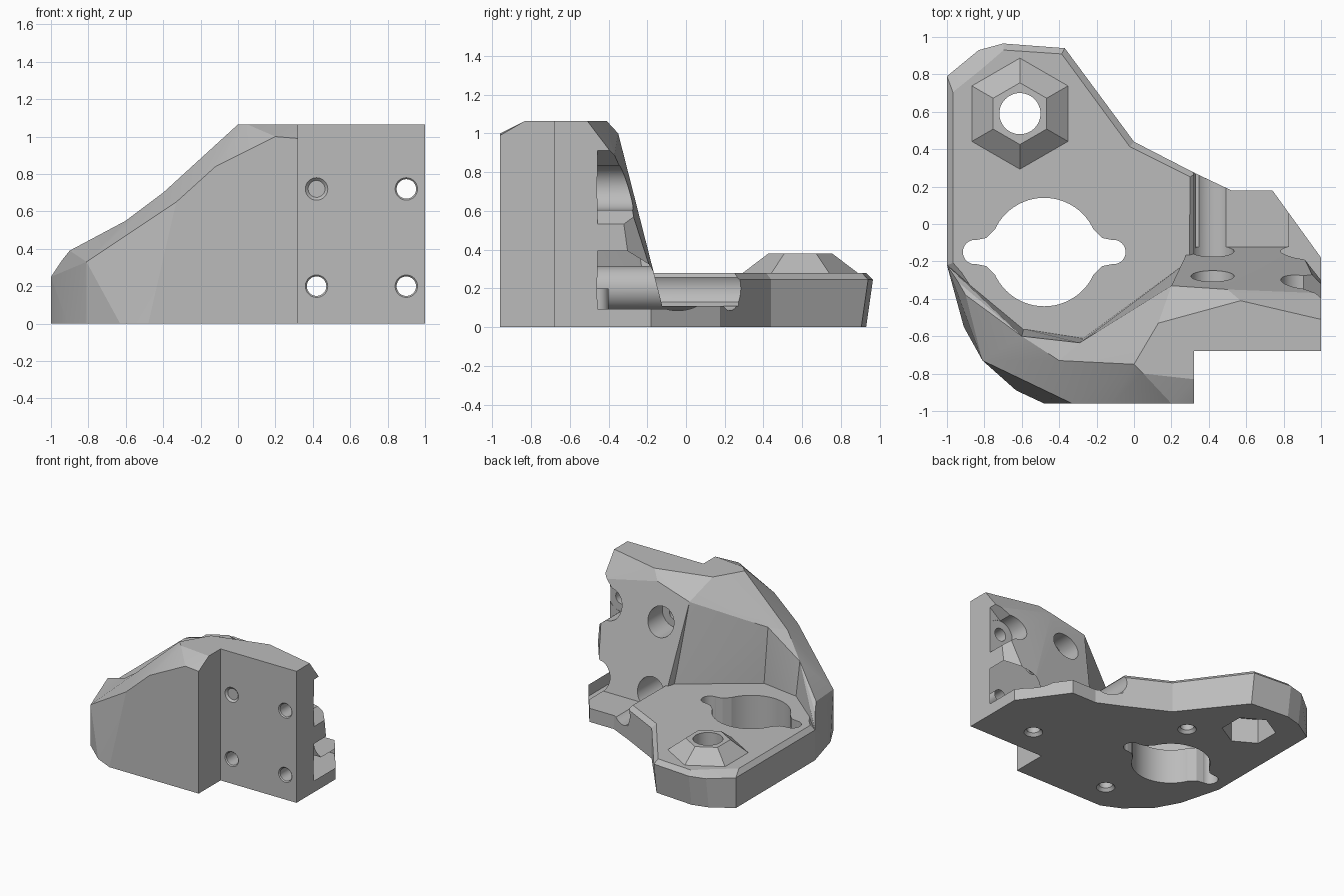
import bpy, bmesh, math
from mathutils import Matrix, Vector

if "Cube" in bpy.data.objects:
    bpy.data.objects.remove(bpy.data.objects["Cube"], do_unlink=True)

grey = bpy.data.materials.new("plain_grey")
grey.use_nodes = True
grey.diffuse_color = (0.5, 0.5, 0.5, 1)
grey.node_tree.nodes["Principled BSDF"].inputs["Base Color"].default_value = (0.5, 0.5, 0.5, 1)


def to_object(bm, name):
    bmesh.ops.recalc_face_normals(bm, faces=bm.faces)
    mesh = bpy.data.meshes.new(name)
    bm.to_mesh(mesh)
    bm.free()
    mesh.materials.append(grey)
    ob = bpy.data.objects.new(name, mesh)
    bpy.context.collection.objects.link(ob)
    return ob


def hull(name, points):
    bm = bmesh.new()
    for p in points:
        bm.verts.new(p)
    bmesh.ops.convex_hull(bm, input=bm.verts)
    spare = [v for v in bm.verts if not v.link_faces]
    bmesh.ops.delete(bm, geom=spare, context="VERTS")
    bmesh.ops.dissolve_limit(bm, angle_limit=math.radians(1), verts=bm.verts, edges=bm.edges)
    return to_object(bm, name)


def prism(name, outline, z0, z1, chamfer=0):
    bm = bmesh.new()
    face = bm.faces.new([bm.verts.new((x, y, z0)) for x, y in outline])
    ext = bmesh.ops.extrude_face_region(bm, geom=[face])["geom"]
    top = [g for g in ext if isinstance(g, bmesh.types.BMFace)]
    for v in top[0].verts:
        v.co.z = z1
    bmesh.ops.recalc_face_normals(bm, faces=bm.faces)
    if chamfer:
        bmesh.ops.inset_region(bm, faces=top, thickness=chamfer)
        inner = set(top[0].verts)
        for v in bm.verts:
            if v.co.z > z0 + .01 and v not in inner:
                v.co.z = z1 - chamfer
    return to_object(bm, name)


def cone(name, centre, r1, r2, length, axis="Z", sides=48):
    """Cone or cylinder that starts at centre and runs along +z or +y."""
    bm = bmesh.new()
    bmesh.ops.create_cone(bm, cap_ends=True, segments=sides, radius1=r1, radius2=r2, depth=length)
    rot = Matrix.Rotation(-math.pi / 2 if axis == "Y" else 0, 4, "X")
    bm.transform(Matrix.Translation(Vector(centre)) @ rot @ Matrix.Translation((0, 0, length / 2)))
    return to_object(bm, name)


def combine(target, tool, operation):
    mod = target.modifiers.new("combine", "BOOLEAN")
    mod.operation, mod.object, mod.solver = operation, tool, "EXACT"
    dg = bpy.context.evaluated_depsgraph_get()
    mesh = bpy.data.meshes.new_from_object(target.evaluated_get(dg))
    target.modifiers.clear()
    target.data = mesh
    bpy.data.objects.remove(tool, do_unlink=True)


# Base plate with chamfered rim, leaning back edge and a broad corner chamfer
body = prism("corner_bracket", [
    (-1, .79), (-.83, .93), (-.70, .965), (-.37, .94), (0, .44), (.33, .27), (.33, -.25),
    (.3, -.6), (-.3, -.75), (-.75, -.58), (-.95, -.28), (-1, -.22)], 0, .28, .035)
for v in body.data.vertices:
    if v.co.z < .01 and v.co.y > .9:
        v.co.y -= .035
    if v.co.z > .27 and v.co.x < -.8 and v.co.y > .7:
        v.co.y -= .07

# Low floor behind the mounting wall
floor = prism("low_floor", [(.28, .28), (.33, .27), (.52, .18), (.74, .18), (1, -.18),
                            (1, -.68), (.28, -.68)], 0, .11)

# Mounting wall with sloping back
mount_wall = hull("mount_wall", [
    (.13, -.53, 1.065), (.57, -.41, 1.065), (1, -.51, 1.065), (1, -.68, 1.065), (.2, -.68, 1.065),
    (.2, -.33, .92), (.5, -.35, 1), (1, -.37, .88), (.3, -.12, .1), (.88, -.12, .1), (1, -.26, .1),
    (.2, -.68, 0), (1, -.68, 0), (.3, -.14, 0), (.88, -.14, 0), (1, -.27, 0)])

# Thick front wall: tall part, sloping part and low end, neighbours share a section
section_a = [(-.4, -.73, .7), (-.33, -.96, .65), (-.29, -.635, .73), (-.27, -.61, .25),
             (-.33, -.96, 0), (-.27, -.61, 0)]
section_b = [(-.6, -.6, .55), (-.59, -.56, .25), (-.59, -.56, 0), (-.81, -.73, .33), (-.81, -.73, 0)]
tall_wall = hull("tall_wall", section_a + [
    (0, -.75, 1.065), (.05, -.8, 1.065), (.32, -.83, 1.065), (.13, -.53, 1.065), (.32, -.53, 1.065),
    (-.12, -.96, .84), (.2, -.96, 1), (.32, -.96, .99), (.32, -.96, 0), (.2, -.33, .92),
    (.29, -.2, .24), (.29, -.2, 0), (.32, -.2, 0)])
slope_wall = hull("slope_wall", section_a + section_b + [(-.48, -.96, 0), (-.63, -.89, 0)])
low_wall = hull("low_wall", section_b + [
    (-.91, -.55, 0), (-.9, -.38, .39), (-.94, -.31, .34), (-.94, -.29, .25),
    (-1, -.22, 0), (-1, -.22, .25)])

# Hexagonal boss
boss = cone("hex_boss", (-.61, .59, .27), .31, .165, .11, sides=6)

for part in (floor, mount_wall, tall_wall, slope_wall, low_wall, boss):
    combine(body, part, "UNION")

cutters = []
# Screw holes with counterbores in the mounting wall, open to the side at the outer pair
for x in (.42, .9):
    for z in (.2, .72):
        lower = z < .5
        cutters.append(cone("screw_hole", (x, -.75, z), .052, .052, .5, "Y"))
        cutters.append(cone("hole_rim", (x, -.70, z), .08, .045, .035, "Y"))
        cutters.append(cone("counterbore", (x, -.46, z), .115, .115, .96 if lower else .6, "Y"))
        if x > .5:
            low = z - (.107 if lower else .22)
            cutters.append(hull("open_side", [(px, y, pz) for y in (-.458, .43) for px, pz in (
                (.897, z + .111), (1.04, z + .225), (1.04, low), (.897, z - .107))]))

# Large opening with two side lobes
cx, cy = -.48, -.15
cutters.append(cone("large_opening", (cx, cy, -.1), .29, .29, .6, sides=64))
for side in (-1, 1):
    cutters.append(cone("lobe", (cx + side * .37, cy, -.1), .065, .065, .6))
    edge = [(cx + side * .37, cy - .063), (cx + side * .31, cy - .075), (cx + side * .22, cy - .165),
            (cx + side * .22, cy + .165), (cx + side * .31, cy + .075), (cx + side * .37, cy + .063)]
    cutters.append(prism("lobe_neck", edge, -.1, .5))

# Boss bore, nut pocket and blind holes underneath
cutters.append(cone("boss_bore", (-.61, .59, -.1), .11, .11, .6))
cutters.append(cone("nut_pocket", (-.61, .59, -.1), .2, .2, .3, sides=6))
for x, y in ((.59, -.45), (-.25, .31), (-.34, -.73)):
    cutters.append(cone("blind_hole", (x, y, -.1), .05, .05, .3))
    cutters.append(cone("blind_hole_rim", (x, y, -.02), .085, .045, .05))

for cutter in cutters:
    combine(body, cutter, "DIFFERENCE")

# Smooth bores, crisp facets
bpy.ops.object.select_all(action="DESELECT")
body.select_set(True)
bpy.context.view_layer.objects.active = body
bpy.ops.object.shade_smooth_by_angle(angle=math.radians(12))
